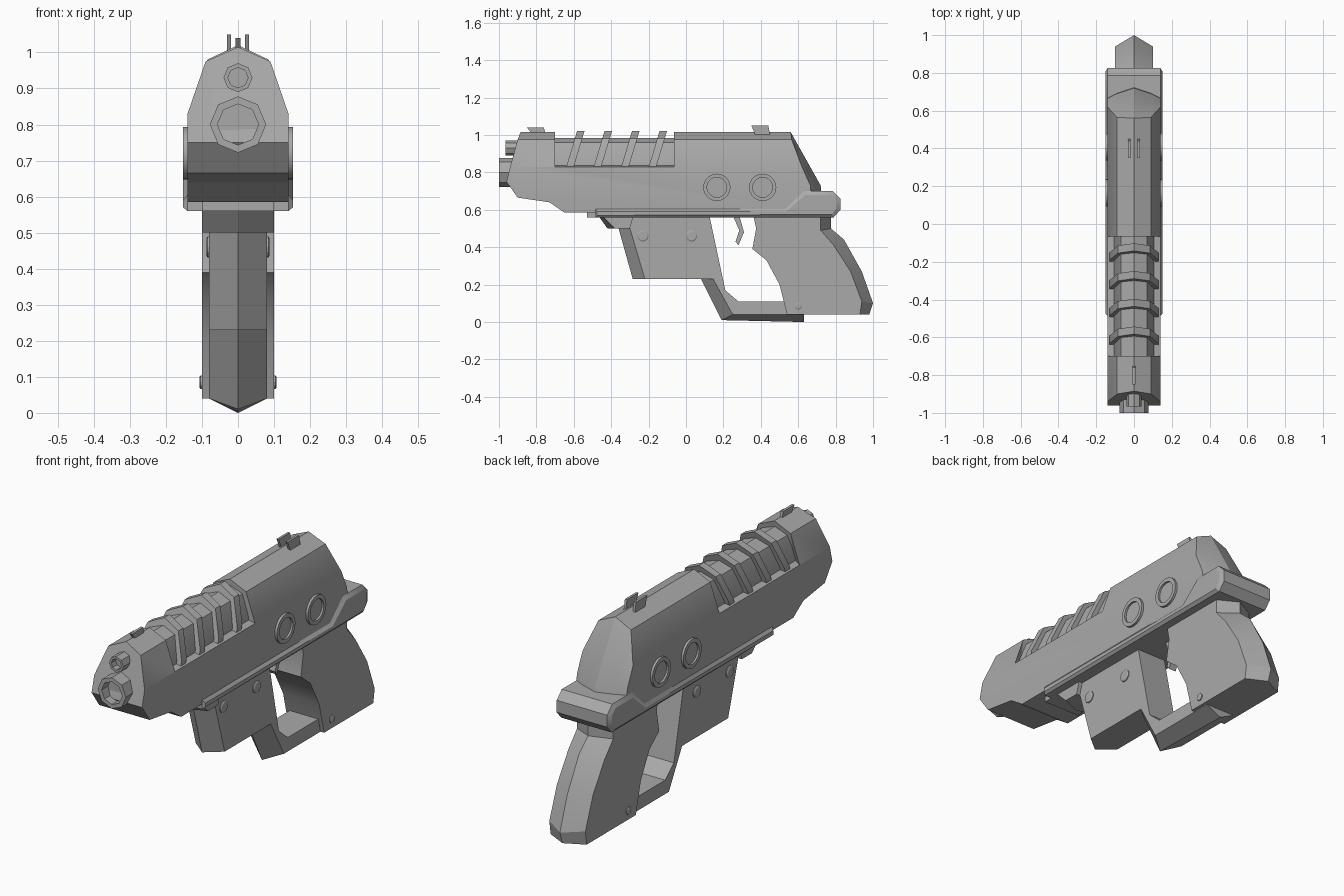
import bpy
import bmesh
import math

cube = bpy.data.objects.get("Cube")
if cube:
    bpy.data.objects.remove(cube, do_unlink=True)

GREY = (0.4, 0.4, 0.4, 1)
metal = bpy.data.materials.new("plain grey")
metal.use_nodes = True
metal.diffuse_color = GREY
metal.node_tree.nodes["Principled BSDF"].inputs["Base Color"].default_value = GREY


def finish(name, bm):
    bmesh.ops.remove_doubles(bm, verts=bm.verts, dist=0.0001)
    bmesh.ops.recalc_face_normals(bm, faces=bm.faces)
    mesh = bpy.data.meshes.new(name)
    bm.to_mesh(mesh)
    bm.free()
    obj = bpy.data.objects.new(name, mesh)
    bpy.context.collection.objects.link(obj)
    mesh.materials.append(metal)
    bpy.ops.object.select_all(action="DESELECT")
    obj.select_set(True)
    bpy.context.view_layer.objects.active = obj
    bpy.ops.object.shade_smooth_by_angle(angle=math.radians(25))
    return obj


def bridge(bm, rings):
    """Skin consecutive closed rings and cap both ends."""
    for a, b in zip(rings, rings[1:]):
        for i in range(len(a)):
            j = (i + 1) % len(a)
            bm.faces.new((a[i], a[j], b[j], b[i]))
    bm.faces.new(rings[0])
    bm.faces.new(rings[-1])


def side_loft(name, layers, shift=0):
    """Side outlines at growing half widths, mirrored across the middle."""
    bm = bmesh.new()
    left = [(-x, pts) for x, pts in reversed(layers) if x > 0]
    bridge(bm, [[bm.verts.new((x + shift, y, z)) for y, z in pts]
                for x, pts in left + layers])
    return finish(name, bm)


def lathe(name, profile, centre, axis, sides):
    """Turn (radius, distance) pairs about a signed x or y axis."""
    bm = bmesh.new()
    rings = []
    for r, d in profile:
        ring = []
        for i in range(sides):
            a = math.tau * i / sides
            u, v = r * math.cos(a), r * math.sin(a)
            if axis == "y":
                co = (u, d, centre[1] + v)
            else:
                co = (d, centre[0] + u, centre[1] + v)
            ring.append(bm.verts.new(co))
        rings.append(ring)
    bridge(bm, rings)
    return finish(name, bm)


# Slide: peaked top, swept back and a notch for the ribs
def slide_outline(top, front, back, heel):
    floor = min(top, 0.84)
    return [(front, top), (-0.70, top), (-0.725, floor), (-0.065, floor),
            (-0.065, top), (back, top), (heel, 0.73), (heel + 0.01, 0.59),
            (-0.65, 0.585), (-0.73, 0.64), (-0.90, 0.665), (-0.96, 0.75)]


side_loft("slide", [(0, slide_outline(1.015, -0.885, 0.56, 0.72)),
                    (0.09, slide_outline(0.975, -0.90, 0.565, 0.69)),
                    (0.14, slide_outline(0.83, -0.94, 0.62, 0.665))])


# Core and slanted ribs in the notch
def slab(y0, y1, top, lean):
    low = 0.83
    d = (top - low) * lean
    return [(y0, low), (y1, low), (y1 + d, top), (y0 + d, top)]


side_loft("slide_core", [(0, slab(-0.73, -0.06, 0.985, 0)),
                         (0.07, slab(-0.73, -0.06, 0.96, 0)),
                         (0.105, slab(-0.73, -0.06, 0.85, 0))])
for k in range(4):
    y = -0.64 + 0.147 * k
    side_loft("slide_rib", [(0, slab(y, y + 0.04, 1.02, 0.3)),
                            (0.085, slab(y, y + 0.04, 0.98, 0.3)),
                            (0.13, slab(y, y + 0.04, 0.855, 0.3))])

# Side rail with raised rear block
rail_mid = [(-0.485, 0.56), (-0.485, 0.605), (0.53, 0.605), (0.63, 0.70),
            (0.785, 0.70), (0.825, 0.66), (0.825, 0.60), (0.79, 0.56)]
rail_edge = [(-0.475, 0.57), (-0.475, 0.59), (0.535, 0.59), (0.64, 0.68),
             (0.775, 0.68), (0.805, 0.65), (0.805, 0.61), (0.78, 0.575)]
side_loft("rail", [(0.14, rail_mid), (0.152, rail_edge)])

# Frame under the slide
side_loft("frame_plate", [(0.10, [(-0.53, 0.56), (-0.53, 0.595),
                                  (0.7, 0.595), (0.7, 0.56)])])
side_loft("frame_nose", [
    (0, [(-0.47, 0.57), (-0.42, 0.50), (-0.30, 0.50), (-0.28, 0.57)]),
    (0.10, [(-0.45, 0.57), (-0.38, 0.50), (-0.30, 0.50), (-0.28, 0.57)])])

# Front block with trigger guard, ridged along the front and bottom
inside = [(0.63, 0.11), (0.28, 0.11), (0.21, 0.17), (0.125, 0.57)]
side_loft("front_block_and_guard", [
    (0, [(-0.38, 0.57), (-0.285, 0.23), (0.08, 0.23), (0.19, 0.01),
         (0.63, 0.0)] + inside),
    (0.08, [(-0.32, 0.57), (-0.22, 0.23), (0.145, 0.23), (0.25, 0.04),
            (0.63, 0.04)] + inside)])

# Grip with ridged back
grip_front = [(0.36, 0.57), (0.375, 0.50), (0.355, 0.39), (0.43, 0.33),
              (0.50, 0.20), (0.54, 0.04)]
side_loft("grip", [
    (0, grip_front + [(0.98, 0.04), (1.0, 0.10), (0.94, 0.27), (0.845, 0.44),
                      (0.775, 0.50), (0.775, 0.57)]),
    (0.10, grip_front + [(0.93, 0.04), (0.94, 0.11), (0.88, 0.27),
                         (0.79, 0.41), (0.72, 0.49), (0.72, 0.57)])])

# Trigger
side_loft("trigger", [(0.02, [
    (0.25, 0.57), (0.285, 0.49), (0.265, 0.43), (0.28, 0.41),
    (0.31, 0.48), (0.285, 0.57)])])

# Sights
side_loft("front_sight", [(0.007, [(-0.85, 1.04), (-0.76, 1.04),
                                   (-0.75, 1.0), (-0.82, 1.0)])])
for s in (-1, 1):
    side_loft("rear_sight", [(0.006, [(0.35, 1.05), (0.44, 1.05),
                                      (0.45, 1.0), (0.37, 1.0)])], 0.025 * s)

# Muzzle and upper tube, both hollow
lathe("barrel", [(0.078, -0.88), (0.078, -1.0), (0.057, -1.0),
                 (0.057, -0.95)], (0, 0.80), "y", 8)
lathe("upper_tube", [(0.04, -0.86), (0.04, -0.965), (0.028, -0.965),
                     (0.028, -0.93)], (0, 0.93), "y", 8)

# Side rings and screws on both sides
for s in (-1, 1):
    for y in (0.165, 0.41):
        lathe("side_ring", [(0.073, 0.13 * s), (0.073, 0.152 * s),
                            (0.053, 0.152 * s), (0.053, 0.142 * s)],
              (y, 0.72), "x", 20)
    for y in (-0.23, 0.03):
        lathe("frame_screw", [(0.03, 0.06 * s), (0.03, 0.084 * s),
                              (0.024, 0.088 * s)], (y, 0.46), "x", 14)
    lathe("grip_screw", [(0.019, 0.09 * s), (0.019, 0.104 * s),
                         (0.014, 0.107 * s)], (0.60, 0.085), "x", 12)
